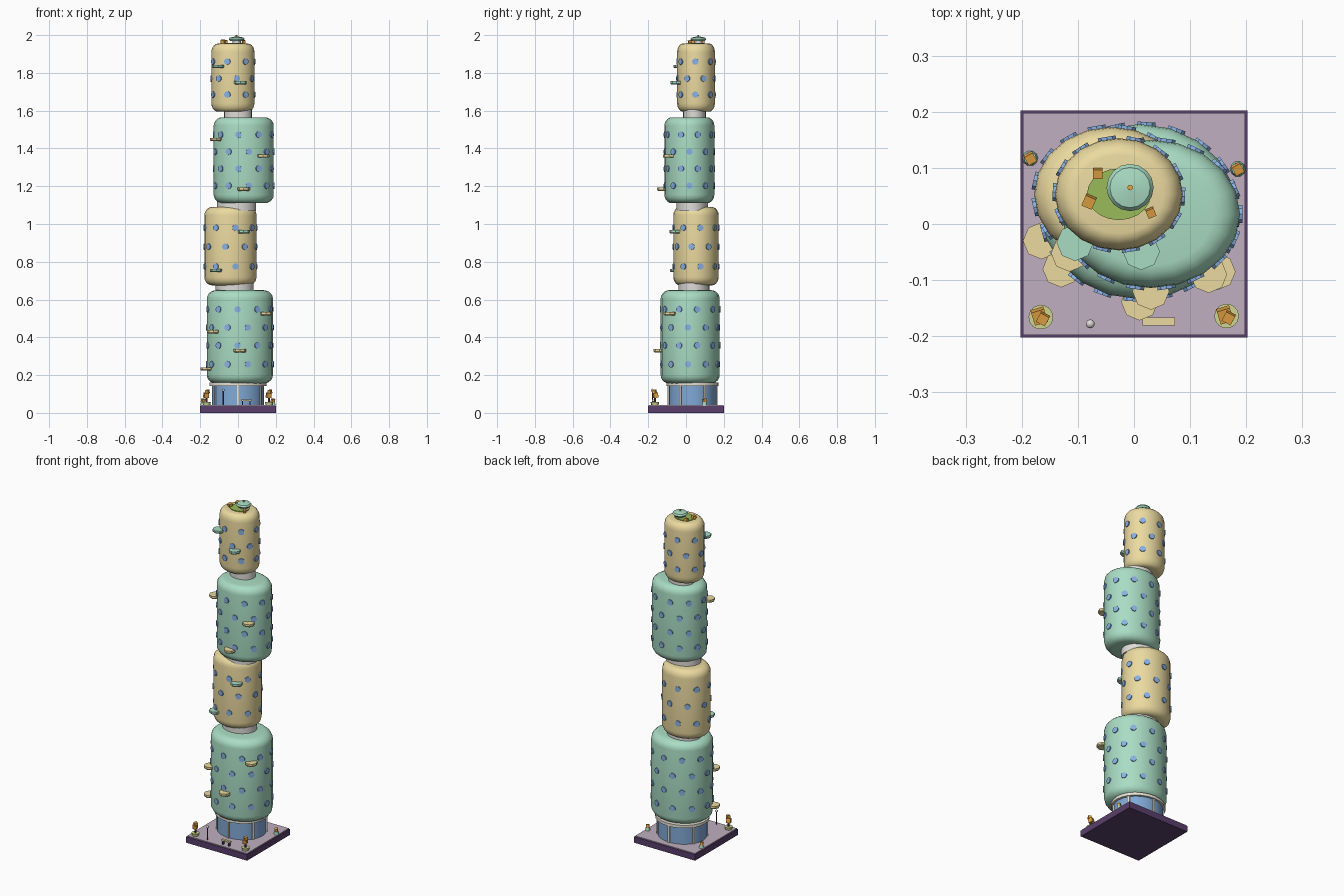
import bpy, bmesh, math
from mathutils import Vector, Matrix

if "Cube" in bpy.data.objects:
    bpy.data.objects.remove(bpy.data.objects["Cube"])

COL = dict(green=(0.40, 0.72, 0.55), yellow=(0.83, 0.70, 0.35), blue=(0.25, 0.44, 0.78),
           cream=(0.80, 0.77, 0.68), white=(0.74, 0.72, 0.69), dark=(0.10, 0.05, 0.15),
           mauve=(0.53, 0.43, 0.53), orange=(0.80, 0.38, 0.06), lawn=(0.32, 0.50, 0.10),
           glass=(0.22, 0.40, 0.68), lime=(0.62, 0.66, 0.28))
MATS = {}
for key, c in COL.items():
    MATS[key] = bpy.data.materials.new(key)
    MATS[key].diffuse_color = (*c, 1)


def finish(bm, name, mat, smooth=False):
    bmesh.ops.recalc_face_normals(bm, faces=bm.faces)
    me = bpy.data.meshes.new(name)
    bm.to_mesh(me)
    bm.free()
    ob = bpy.data.objects.new(name, me)
    bpy.context.collection.objects.link(ob)
    me.materials.append(MATS[mat])
    if smooth:
        bpy.ops.object.select_all(action='DESELECT')
        ob.select_set(True)
        bpy.context.view_layer.objects.active = ob
        bpy.ops.object.shade_smooth_by_angle(angle=math.radians(40))
    return ob


def lathe(name, mat, cx, cy, profile, n=20, smooth=True):
    """Closed stack of elliptical rings; profile rows are (rx, ry, z)."""
    bm = bmesh.new()
    rings = []
    for rx, ry, z in profile:
        rings.append([bm.verts.new((cx + rx * math.cos(2 * math.pi * i / n),
                                    cy + ry * math.sin(2 * math.pi * i / n), z)) for i in range(n)])
    for a, b in zip(rings, rings[1:]):
        for i in range(n):
            j = (i + 1) % n
            bm.faces.new((a[i], a[j], b[j], b[i]))
    bm.faces.new(rings[0][::-1])
    bm.faces.new(rings[-1])
    return finish(bm, name, mat, smooth)


def disc(name, mat, cx, cy, z0, z1, rx, ry=None, n=20):
    ry = ry or rx
    return lathe(name, mat, cx, cy, [(rx, ry, z0), (rx, ry, z1)], n)


def box(name, mat, loc, size, rot=0.0, tilt=0.0):
    bm = bmesh.new()
    m = (Matrix.Translation(loc) @ Matrix.Rotation(rot, 4, 'Z') @ Matrix.Rotation(tilt, 4, 'X')
         @ Matrix.Diagonal((*size, 1)))
    bmesh.ops.create_cube(bm, size=1, matrix=m)
    return finish(bm, name, mat)


def pod(name, mat, cx, cy, rx, ry, z0, z1, rows, count, start):
    # rounded capsule body
    prof = []
    for k in range(6):
        a = k / 5 * math.pi / 2
        f = 0.70 + 0.30 * math.sin(a)
        prof.append((rx * f, ry * f, z0 + 0.045 * (1 - math.cos(a))))
    prof += [(x, y, z0 + z1 - z) for x, y, z in reversed(prof)]
    lathe(name, mat, cx, cy, prof)
    # round windows in staggered rows
    bm = bmesh.new()
    for r, z in enumerate(rows):
        for i in range(count):
            a = math.radians(start - 90 + (i + 0.5 * (r % 2)) * 360 / count)
            nrm = Vector((math.cos(a) / rx, math.sin(a) / ry, 0)).normalized()
            p = Vector((cx + rx * math.cos(a), cy + ry * math.sin(a), z))
            m = Matrix.Translation(p) @ nrm.to_track_quat('Z', 'Y').to_matrix().to_4x4()
            bmesh.ops.create_cone(bm, cap_ends=True, segments=10, radius1=0.017,
                                  radius2=0.017, depth=0.008, matrix=m)
    finish(bm, name + "_windows", 'blue')


# plinth
box("plinth", 'dark', (0, 0, 0.018), (0.404, 0.404, 0.036))
box("plaza_paving", 'mauve', (0, 0, 0.037), (0.396, 0.396, 0.008))

# lobby
LX, LY, LRX, LRY = 0.0, 0.035, 0.138, 0.126
disc("lobby_glass", 'glass', LX, LY, 0.038, 0.15, LRX, LRY, 24)
disc("lobby_roof_band", 'cream', LX, LY, 0.143, 0.16, 0.152, 0.138, 24)
for i in range(6):
    a = math.radians(-90 + 60 * i)
    box(f"lobby_mullion_{i}", 'cream', (LX + LRX * math.cos(a), LY + LRY * math.sin(a), 0.092),
        (0.012, 0.012, 0.108), a)

# stacked pods and the necks between them
pod("lower_pod", 'green', 0.01, 0.022, 0.175, 0.156, 0.155, 0.65,
    (0.548, 0.452, 0.357, 0.257), 10, -4)
disc("neck_1", 'white', -0.018, 0.042, 0.63, 0.70, 0.10, 0.083)
pod("second_pod", 'yellow', -0.04, 0.053, 0.138, 0.12, 0.675, 1.09,
    (0.98, 0.88, 0.775), 8, 11)
disc("neck_2", 'white', -0.007, 0.033, 1.07, 1.13, 0.103, 0.083)
pod("third_pod", 'green', 0.03, 0.018, 0.159, 0.132, 1.11, 1.565,
    (1.473, 1.383, 1.293, 1.203), 9, -10)
disc("neck_3", 'white', 0.0, 0.045, 1.55, 1.62, 0.074, 0.06)
pod("top_pod", 'yellow', -0.027, 0.053, 0.114, 0.10, 1.595, 1.955,
    (1.86, 1.77, 1.685), 7, -15)

# balconies: octagonal trays with a thin rim
BALCONIES = [('yellow', -0.165, -0.03, 0.233), ('yellow', -0.13, -0.08, 0.43),
             ('yellow', 0.01, -0.139, 0.33), ('yellow', 0.148, -0.085, 0.525),
             ('yellow', 0.03, -0.055, 0.96), ('green', -0.115, -0.052, 0.755),
             ('yellow', -0.115, -0.052, 1.448), ('yellow', 0.133, -0.09, 1.36),
             ('yellow', 0.03, -0.12, 1.185), ('green', -0.105, -0.033, 1.835),
             ('green', 0.013, -0.049, 1.748)]
BALCONIES[4] = ('green', 0.03, -0.055, 0.96)
for i, (c, x, y, z) in enumerate(BALCONIES):
    lathe(f"balcony_{i}", c, x, y, [(0.029, 0.029, z - 0.009), (0.033, 0.033, z - 0.004),
                                    (0.033, 0.033, z + 0.008)], 8, False)

# roof garden
disc("roof_lawn", 'lawn', -0.027, 0.053, 1.945, 1.959, 0.057, 0.046)
disc("roof_shelter_post", 'white', -0.007, 0.065, 1.95, 1.98, 0.022, n=12)
lathe("roof_shelter_canopy", 'green', -0.007, 0.065,
      [(0.036, 0.036, 1.970), (0.042, 0.042, 1.979), (0.036, 0.036, 1.987), (0.006, 0.006, 1.993)], 16)
disc("roof_finial", 'orange', -0.007, 0.065, 1.99, 2.0, 0.005, n=8)
for i, (x, y, s) in enumerate([(-0.08, 0.04, 0.02), (-0.065, 0.09, 0.017), (0.03, 0.02, 0.015)]):
    box(f"roof_shrub_{i}", 'orange', (x, y, 1.965), (s, s, s), 0.4 * (i - 1), 0.2)

# corner trees in round planters
for i, (x, y) in enumerate([(-0.166, -0.166), (0.165, -0.164)]):
    lathe(f"planter_{i}", 'lime', x, y, [(0.019, 0.019, 0.04), (0.022, 0.022, 0.057)], 14)
    disc(f"tree_trunk_{i}", 'dark', x, y, 0.05, 0.09, 0.005, n=6)
    box(f"tree_crown_low_{i}", 'orange', (x - 0.003, y + 0.002, 0.093), (0.024, 0.024, 0.026), 0.3, 0.2)
    box(f"tree_crown_high_{i}", 'orange', (x + 0.004, y - 0.003, 0.112), (0.018, 0.018, 0.018), -0.5, 0.2)
for i, (x, y) in enumerate([(-0.185, 0.117), (0.185, 0.098)]):
    lathe(f"shrub_pot_{i}", 'green', x, y, [(0.014, 0.014, 0.04), (0.011, 0.011, 0.058)], 10)
    box(f"pot_shrub_{i}", 'orange', (x, y, 0.066), (0.017, 0.017, 0.018), 0.5, 0.2)

# street lamp
disc("lamp_pole", 'dark', -0.078, -0.178, 0.04, 0.118, 0.003, n=8)
bm = bmesh.new()
bmesh.ops.create_icosphere(bm, subdivisions=2, radius=0.008,
                           matrix=Matrix.Translation((-0.078, -0.178, 0.12)))
finish(bm, "lamp_globe", 'white', True)

# bench
box("bench_seat", 'yellow', (0.044, -0.174, 0.066), (0.058, 0.014, 0.008))
for s in (-1, 1):
    box(f"bench_leg_{s}", 'dark', (0.044 + s * 0.02, -0.174, 0.051), (0.006, 0.011, 0.024))

for m in bpy.data.materials:
    if m.users and not m.is_grease_pencil:
        m.use_nodes = True
        m.node_tree.nodes["Principled BSDF"].inputs["Base Color"].default_value = m.diffuse_color
